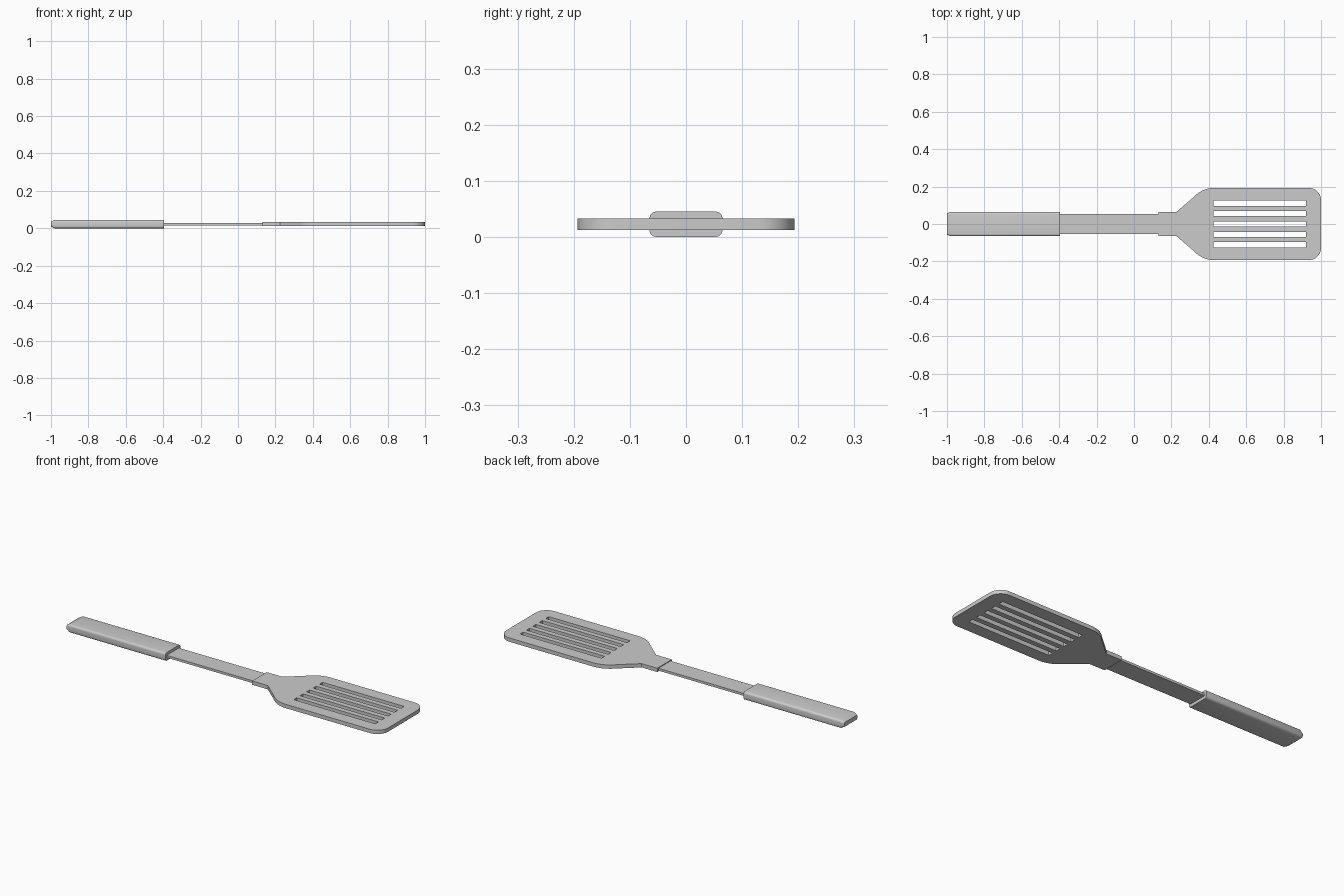
import bpy, bmesh, math

if "Cube" in bpy.data.objects:
    bpy.data.objects.remove(bpy.data.objects["Cube"])

MID_Z = 0.0225


def arc(cx, cy, r, a0, a1, n=8):
    """Points on a circular arc, angles in degrees."""
    return [(cx + r * math.cos(math.radians(a0 + (a1 - a0) * i / n)),
             cy + r * math.sin(math.radians(a0 + (a1 - a0) * i / n))) for i in range(n + 1)]


def finish(obj):
    bpy.ops.object.select_all(action='DESELECT')
    bpy.context.view_layer.objects.active = obj
    obj.select_set(True)
    bpy.ops.object.shade_smooth_by_angle(angle=math.radians(30))


def plate(name, loops, thickness):
    """Flat plate: first loop is the outline, the others are holes."""
    curve = bpy.data.curves.new(name + "_outline", 'CURVE')
    curve.dimensions, curve.fill_mode = '2D', 'BOTH'
    curve.extrude = thickness / 2
    for pts in loops:
        s = curve.splines.new('POLY')
        s.points.add(len(pts) - 1)
        for p, (x, y) in zip(s.points, pts):
            p.co = (x, y, 0, 1)
        s.use_cyclic_u = True
    tmp = bpy.data.objects.new(name + "_outline", curve)
    bpy.context.collection.objects.link(tmp)
    mesh = bpy.data.meshes.new_from_object(tmp.evaluated_get(bpy.context.evaluated_depsgraph_get()))
    bpy.data.objects.remove(tmp)
    bm = bmesh.new()
    bm.from_mesh(mesh)
    bmesh.ops.remove_doubles(bm, verts=bm.verts, dist=1e-5)
    bmesh.ops.recalc_face_normals(bm, faces=bm.faces)
    bm.to_mesh(mesh)
    bm.free()
    mesh.name = name
    obj = bpy.data.objects.new(name, mesh)
    obj.location.z = MID_Z
    bpy.context.collection.objects.link(obj)
    finish(obj)


def rect(x0, x1, y0, y1):
    return [(x0, y0), (x1, y0), (x1, y1), (x0, y1)]


# Slotted blade with its collar: upper half of the outline, mirrored in y
half = [(0.13, 0.063), (0.225, 0.063)]
half += arc(0.43, 0.043, 0.15, 137, 90, 10)
half += arc(0.935, 0.128, 0.065, 90, 0)
outline = half + [(x, -y) for x, y in reversed(half)]
slots = [rect(0.425, 0.92, c - 0.0135, c + 0.0135)
         for c in [(i - 2) * 0.0555 for i in range(5)]]
plate("slotted_blade", [outline] + slots, 0.021)

# Thin shaft running from the grip into the collar
plate("shaft", [rect(-0.42, 0.15, -0.053, 0.053)], 0.013)


# Grip: rounded rectangular section lofted along x, chamfered at the free end
def section(dy, dz, r=0.012):
    w, h = 0.065 - dy - r, 0.0225 - dz - r
    pts = []
    for sy, sz, a in ((1, 1, 0), (-1, 1, 90), (-1, -1, 180), (1, -1, 270)):
        pts += arc(sy * w, sz * h, r, a, a + 90, 5)
    return pts


bm = bmesh.new()
rings = [[bm.verts.new((x, y, z)) for y, z in section(dy, dz, r)]
         for x, dy, dz, r in ((-1.0, 0.008, 0.0105, 0.008), (-0.98, 0, 0, 0.012), (-0.395, 0, 0, 0.012))]
for a, b in zip(rings, rings[1:]):
    for i in range(len(a)):
        j = (i + 1) % len(a)
        bm.faces.new((a[i], a[j], b[j], b[i]))
bm.faces.new(rings[0])
bm.faces.new(rings[-1])
bmesh.ops.recalc_face_normals(bm, faces=bm.faces)
mesh = bpy.data.meshes.new("grip")
bm.to_mesh(mesh)
bm.free()
grip = bpy.data.objects.new("grip", mesh)
grip.location.z = MID_Z
bpy.context.collection.objects.link(grip)
finish(grip)
